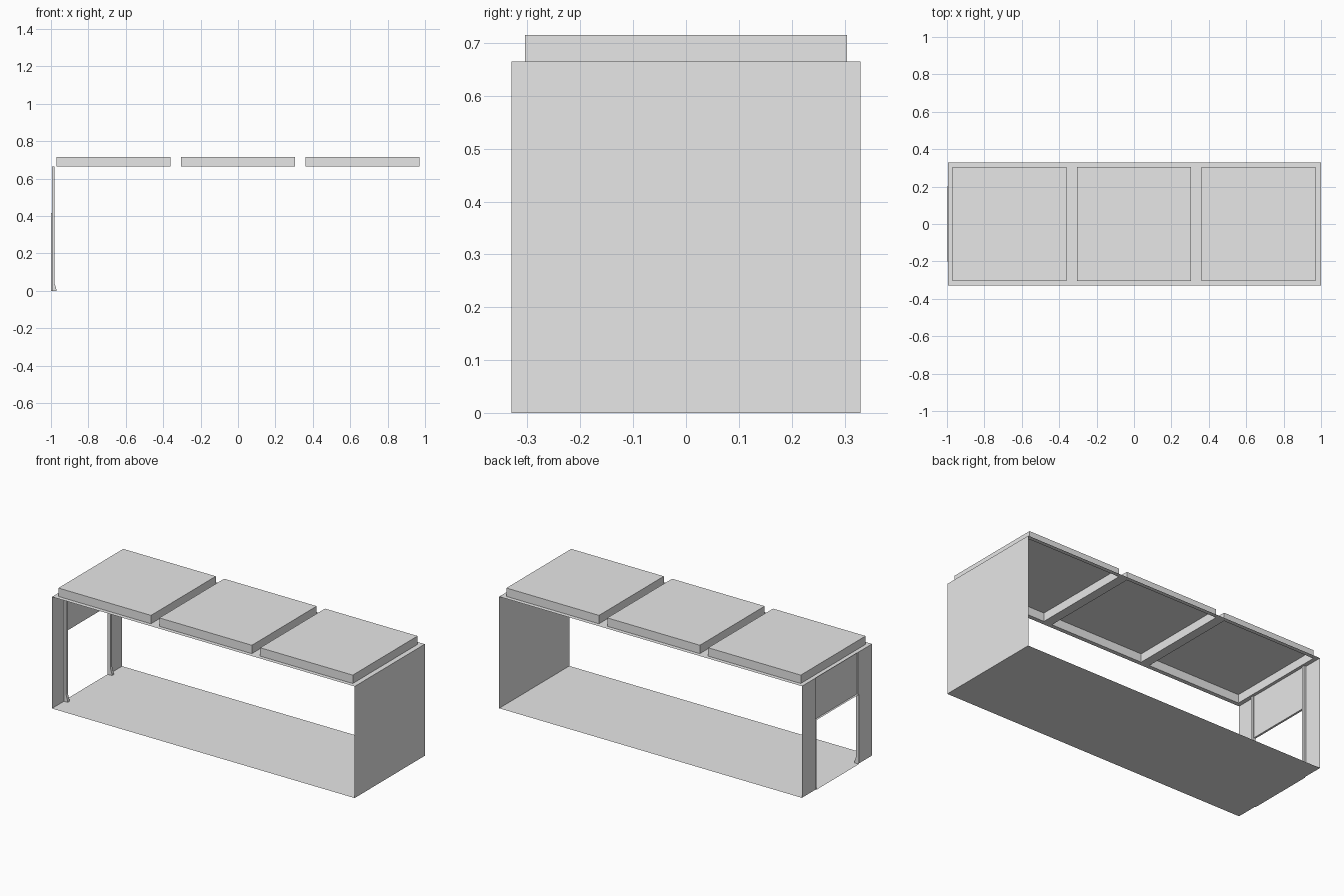
import bpy, bmesh

cube = bpy.data.objects.get("Cube")
if cube:
    bpy.data.objects.remove(cube, do_unlink=True)

grey = bpy.data.materials.new("plain_grey")
grey.use_nodes = True
grey.diffuse_color = (0.8, 0.8, 0.8, 1)
grey.node_tree.nodes["Principled BSDF"].inputs["Base Color"].default_value = (0.8, 0.8, 0.8, 1)

HALF_X, HALF_Y, ROOF, TOP = 1.0, 0.33, 0.665, 0.715
DOOR_X = -0.995          # plane of the doorway wall
DOOR_Y, POST_Y = 0.2, 0.217
DOOR_Z = 0.415


def finish(name, bm):
    bmesh.ops.remove_doubles(bm, verts=bm.verts, dist=1e-5)
    mesh = bpy.data.meshes.new(name)
    bm.to_mesh(mesh)
    bm.free()
    mesh.materials.append(grey)
    obj = bpy.data.objects.new(name, mesh)
    bpy.context.collection.objects.link(obj)
    return obj


def add_face(bm, points):
    return bm.faces.new([bm.verts.new(p) for p in points])


def flat(bm, x0, x1, y0, y1, z):
    return add_face(bm, [(x0, y0, z), (x1, y0, z), (x1, y1, z), (x0, y1, z)])


def upright(bm, x, y0, y1, z0, z1):
    return add_face(bm, [(x, y0, z0), (x, y1, z0), (x, y1, z1), (x, y0, z1)])


# Floor with a slim sill in the doorway
bm = bmesh.new()
flat(bm, DOOR_X, HALF_X, -HALF_Y, HALF_Y, 0)
flat(bm, -HALF_X, DOOR_X, -DOOR_Y, DOOR_Y, 0)
finish("floor", bm)

# Solid end wall
bm = bmesh.new()
upright(bm, HALF_X, -HALF_Y, HALF_Y, 0, ROOF)
finish("end_wall", bm)

# Roof sheet: a grid of panels, leaving out the skylight openings
SKY_Y = 0.305
skylights = [(-0.97, -0.36), (-0.305, 0.305), (0.36, 0.97)]
xs = [DOOR_X] + [x for pair in skylights for x in pair] + [HALF_X]
ys = [-HALF_Y, -SKY_Y, SKY_Y, HALF_Y]
bm = bmesh.new()
for i in range(len(xs) - 1):
    for j in range(3):
        if not (i % 2 == 1 and j == 1):
            flat(bm, xs[i], xs[i + 1], ys[j], ys[j + 1], ROOF)
finish("roof", bm)

# Skylight boxes, open underneath
for name, (x0, x1) in zip(("right", "middle", "left"), skylights):
    bm = bmesh.new()
    base = flat(bm, x0, x1, -SKY_Y, SKY_Y, ROOF)
    top = bmesh.ops.extrude_face_region(bm, geom=[base], use_keep_orig=False)
    for v in [g for g in top["geom"] if isinstance(g, bmesh.types.BMVert)]:
        v.co.z = TOP
    bottom = [f for f in bm.faces if all(v.co.z < ROOF + 0.001 for v in f.verts)]
    bmesh.ops.delete(bm, geom=bottom, context="FACES")
    bmesh.ops.recalc_face_normals(bm, faces=bm.faces)
    finish("skylight_" + name, bm)

# Doorway wall strips, posts with flared feet, and outer lips
post_profile = [(DOOR_X, 0), (-0.97, 0), (-0.972, 0.012), (-0.982, 0.045),
                (-0.982, ROOF), (DOOR_X, ROOF)]
for side, s in (("left", 1), ("right", -1)):
    bm = bmesh.new()
    upright(bm, DOOR_X, s * POST_Y, s * HALF_Y, 0, ROOF)
    finish("door_wall_" + ("back" if s > 0 else "front"), bm)

    bm = bmesh.new()
    face = add_face(bm, [(x, s * DOOR_Y, z) for x, z in post_profile])
    moved = bmesh.ops.extrude_face_region(bm, geom=[face], use_keep_orig=True)
    for v in [g for g in moved["geom"] if isinstance(g, bmesh.types.BMVert)]:
        v.co.y = s * POST_Y
    bmesh.ops.recalc_face_normals(bm, faces=bm.faces)
    finish("door_post_" + ("back" if s > 0 else "front"), bm)

    bm = bmesh.new()
    add_face(bm, [(-HALF_X, s * DOOR_Y, 0), (DOOR_X, s * DOOR_Y, 0),
                  (DOOR_X, s * DOOR_Y, DOOR_Z), (-HALF_X, s * DOOR_Y, DOOR_Z)])
    finish("door_lip_" + ("back" if s > 0 else "front"), bm)

# Recessed panel over the doorway, with its underside
bm = bmesh.new()
upright(bm, -0.988, -DOOR_Y, DOOR_Y, DOOR_Z, ROOF)
flat(bm, -HALF_X, -0.988, -DOOR_Y, DOOR_Y, DOOR_Z)
finish("door_header", bm)
